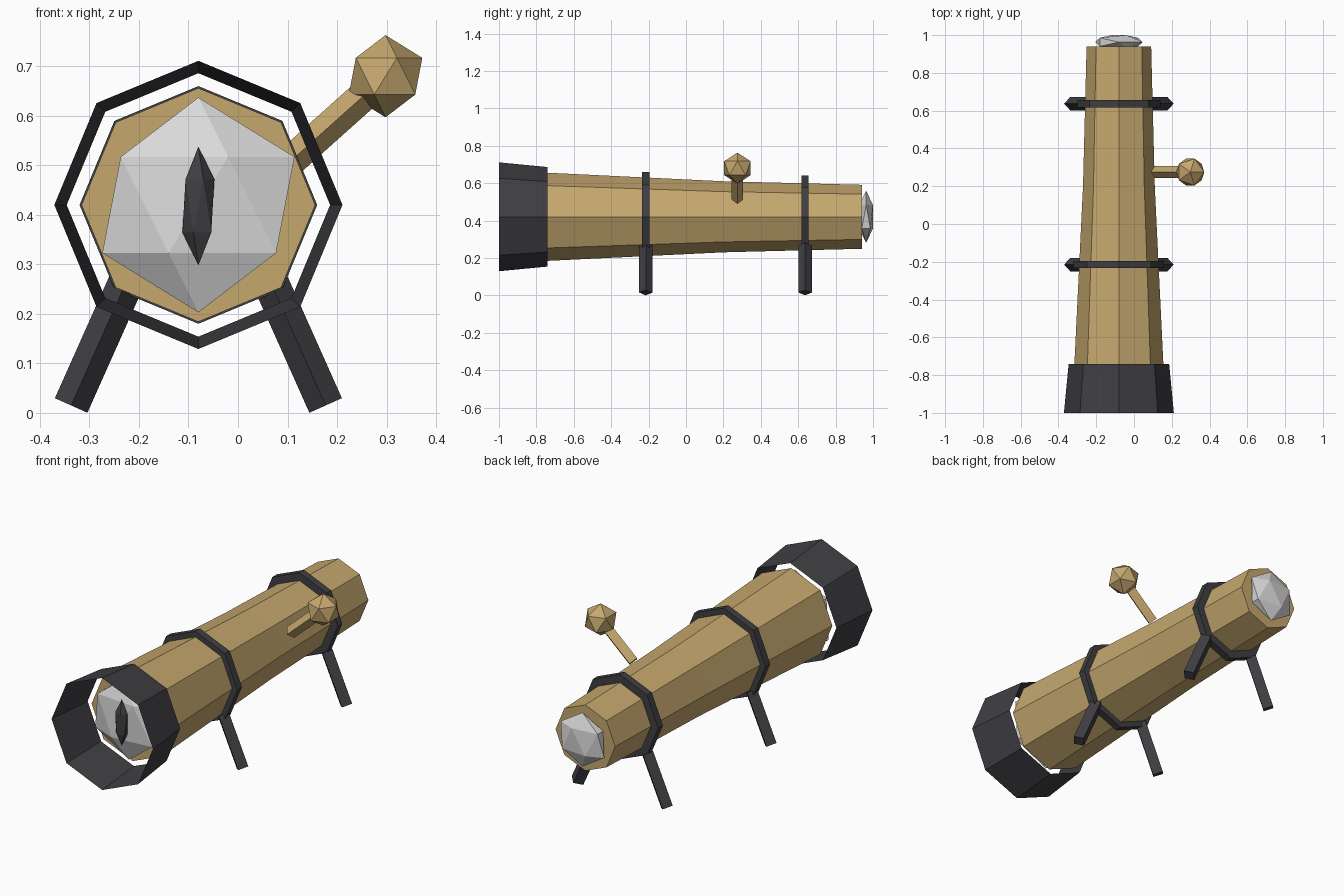
import bpy, bmesh, math
from mathutils import Vector

if "Cube" in bpy.data.objects:
    bpy.data.objects.remove(bpy.data.objects["Cube"])

CX, CZ = -0.08, 0.42  # tube axis


def material(name, rgb):
    m = bpy.data.materials.new(name)
    m.diffuse_color = (*rgb, 1)
    m.use_nodes = True
    m.node_tree.nodes["Principled BSDF"].inputs["Base Color"].default_value = m.diffuse_color
    return m


BRASS = material("brass", (0.56, 0.39, 0.155))
DARK = material("dark_metal", (0.050, 0.049, 0.056))
GLASS = material("pale_glass", (0.70, 0.70, 0.70))


def finish(name, bm, mat):
    me = bpy.data.meshes.new(name)
    bm.to_mesh(me)
    bm.free()
    me.materials.append(mat)
    ob = bpy.data.objects.new(name, me)
    bpy.context.collection.objects.link(ob)
    return ob


def loft(name, stations, sides, up, mat, caps=True):
    """Rings of given radius at each (point, radius), first corner towards 'up'."""
    d = (Vector(stations[-1][0]) - Vector(stations[0][0])).normalized()
    u = Vector(up)
    v = d.cross(u)
    bm = bmesh.new()
    rings = []
    for p, r in stations:
        rings.append([bm.verts.new(Vector(p) + r * (u * math.cos(a) + v * math.sin(a)))
                      for a in (2 * math.pi * i / sides for i in range(sides))])
    for a, b in zip(rings, rings[1:]):
        for i in range(sides):
            j = (i + 1) % sides
            bm.faces.new((a[i], a[j], b[j], b[i]))
    if caps:
        bm.faces.new(rings[0][::-1])
        bm.faces.new(rings[-1])
    if caps:
        bmesh.ops.recalc_face_normals(bm, faces=bm.faces)
    return finish(name, bm, mat)


def barrel(name, profile, mat, caps=True):
    """Eight-sided part along the tube axis from (y, radius) pairs."""
    return loft(name, [((CX, y, CZ), r) for y, r in profile], 8, (0, 0, 1), mat, caps)


def gem(name, center, scale, mat):
    """Scaled icosahedron."""
    bm = bmesh.new()
    bmesh.ops.create_icosphere(bm, subdivisions=1, radius=1)
    bmesh.ops.scale(bm, vec=scale, verts=bm.verts)
    bmesh.ops.translate(bm, vec=center, verts=bm.verts)
    return finish(name, bm, mat)


# Main tube and open hood
barrel("tube", [(-0.75, 0.236), (0.2, 0.19), (0.94, 0.171)], BRASS)
barrel("front_hood", [(-1.0, 0.291), (-0.74, 0.266)], DARK, caps=False)

# Lenses and the dark slit pupil
gem("front_lens", (CX, -0.78, CZ), (0.217, 0.065, 0.217), GLASS)
gem("slit_pupil", (CX, -0.84, 0.418), (0.036, 0.03, 0.12), DARK)
gem("rear_lens", (CX, 0.963, CZ), (0.14, 0.043, 0.14), GLASS)

# Bands, each with a pair of splayed legs
for label, y, r in (("front", -0.215, 0.24), ("rear", 0.637, 0.22)):
    barrel(label + "_band", [(y - 0.019, r), (y + 0.019, r)], DARK)
    for side, s in (("left", -1), ("right", 1)):
        loft(f"{label}_{side}_leg",
             [((CX + s * 0.257, y, 0.015), 0.036), ((CX + s * 0.145, y, 0.266), 0.036)],
             4, (0, 1, 0), DARK)

# Side knob on a rod
loft("knob_rod", [((0.11, 0.275, 0.512), 0.031), ((0.298, 0.275, 0.68), 0.031)],
     4, (0, 1, 0), BRASS)
gem("knob", (0.298, 0.275, 0.68), (0.083, 0.083, 0.083), BRASS)
